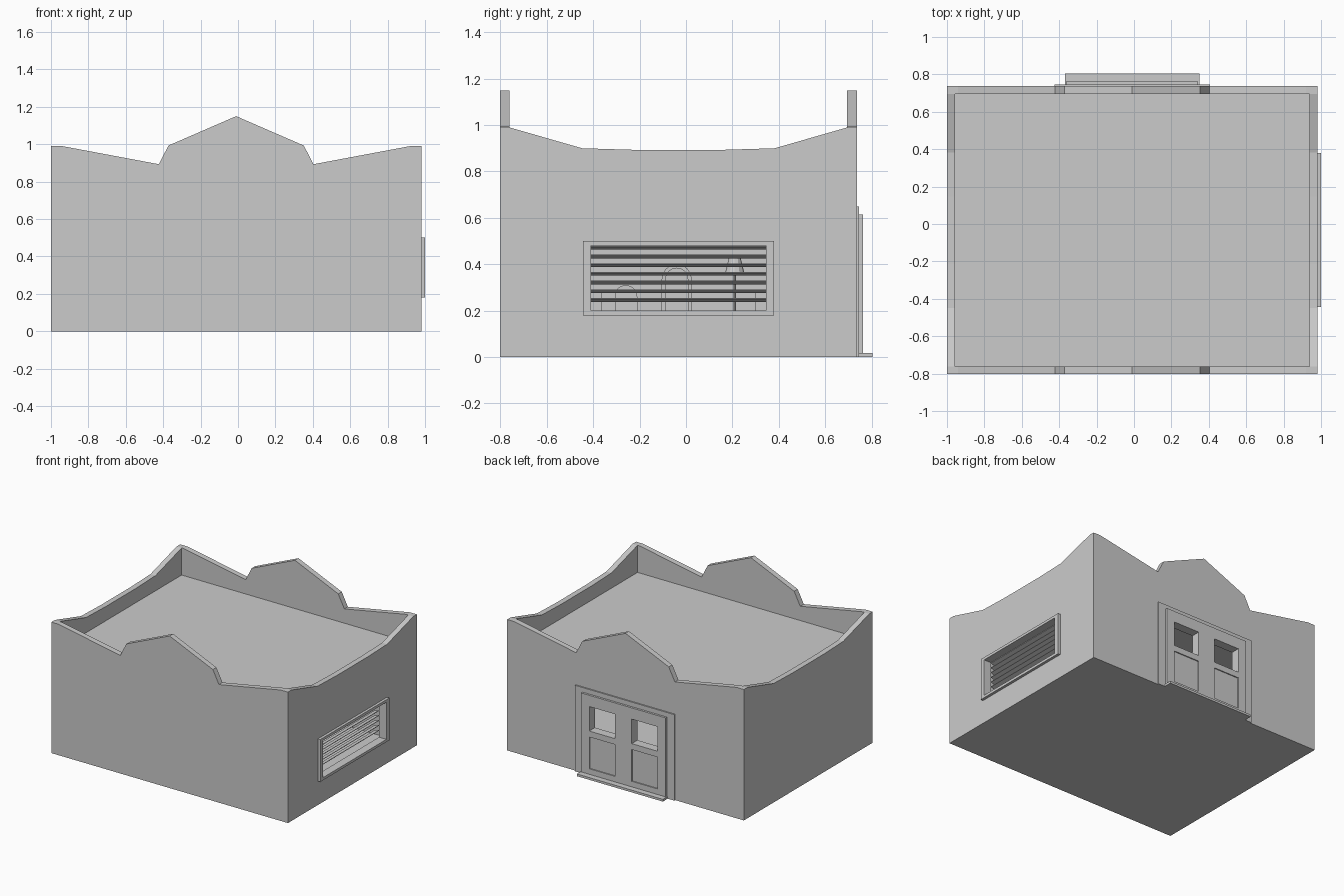
import bpy, bmesh, math
from mathutils import Matrix

if "Cube" in bpy.data.objects:
    bpy.data.objects.remove(bpy.data.objects["Cube"])

X0, X1, Y0, Y1 = -1.0, 0.98, -0.803, 0.737   # outer wall faces
T, CX, CY = 0.042, -0.01, -0.033             # wall thickness, plan centre


def add(name, bm):
    bmesh.ops.recalc_face_normals(bm, faces=bm.faces)
    me = bpy.data.meshes.new(name)
    bm.to_mesh(me)
    bm.free()
    ob = bpy.data.objects.new(name, me)
    bpy.context.scene.collection.objects.link(ob)
    return ob


def box(name, x0, x1, y0, y1, z0, z1):
    bm = bmesh.new()
    bmesh.ops.create_cube(bm, size=1)
    for v in bm.verts:
        v.co = ((x0 + x1) / 2 + v.co.x * (x1 - x0),
                (y0 + y1) / 2 + v.co.y * (y1 - y0),
                (z0 + z1) / 2 + v.co.z * (z1 - z0))
    return add(name, bm)


def prism(name, pts, a, b, axis):
    """Extrude a (u, z) outline from a to b along the x or y axis."""
    bm = bmesh.new()
    place = (lambda u, z, w: (w, u, z)) if axis == 'x' else (lambda u, z, w: (u, w, z))
    face = bm.faces.new([bm.verts.new(place(u, z, a)) for u, z in pts])
    ext = bmesh.ops.extrude_face_region(bm, geom=[face])
    for v in ext['geom']:
        if isinstance(v, bmesh.types.BMVert):
            setattr(v.co, axis, b)
    return add(name, bm)


def cone(name, x, y, z0, z1, r0, r1, n=12):
    bm = bmesh.new()
    bmesh.ops.create_cone(bm, cap_ends=True, segments=n, radius1=r0, radius2=r1, depth=z1 - z0,
                          matrix=Matrix.Translation((x, y, (z0 + z1) / 2)))
    return add(name, bm)


def cut(ob, *bounds):
    """Cut a box-shaped hole and discard the cutter."""
    cutter = box("cutter", *bounds)
    cutter.hide_render = True
    mod = ob.modifiers.new("hole", 'BOOLEAN')
    mod.operation, mod.solver, mod.object = 'DIFFERENCE', 'EXACT', cutter
    bpy.context.view_layer.update()
    me = bpy.data.meshes.new_from_object(ob.evaluated_get(bpy.context.evaluated_depsgraph_get()))
    ob.modifiers.clear()
    ob.data = me
    bpy.data.objects.remove(cutter)


# Gabled front and back walls
half = [(0.99, 0.99), (0.93, 0.99), (0.413, 0.893), (0.362, 0.993)]
gable = ([(X0, 0), (X1, 0)] + [(CX + u, z) for u, z in half] + [(CX, 1.15)]
         + [(CX - u, z) for u, z in reversed(half)])
front_wall = prism("front_wall", gable, Y0, Y0 + T, 'y')
back_wall = prism("back_wall", gable, Y1 - T, Y1, 'y')

# Side walls with a sagging parapet
hl = (Y1 - Y0) / 2 - T
sag = [(CY - hl, 0), (CY + hl, 0), (CY + hl, 0.99), (CY + 0.415, 0.90), (CY + 0.18, 0.893),
       (CY - 0.18, 0.893), (CY - 0.415, 0.90), (CY - hl, 0.99)]
left_wall = prism("left_wall", sag, X0, X0 + T, 'x')
right_wall = prism("right_wall", sag, X1 - T, X1, 'x')

# Floor and roof slabs
box("floor", X0 + T, X1 - T, Y0 + T, Y1 - T, 0, 0.015)
box("roof", X0 + T, X1 - T, Y0 + T, Y1 - T, 0.745, 0.785)

# Louvred window in the right wall
hole = (0.85, 1.1, -0.41, 0.345, 0.20, 0.48)
window_frame = box("window_frame", X1, 1.0, -0.445, 0.38, 0.18, 0.50)
for ob in (right_wall, window_frame):
    cut(ob, *hole)
for i in range(7):
    z = 0.238 + i * 0.0375
    prism("window_slat", [(0.90, z), (0.94, z + 0.012), (0.94, z + 0.016), (0.90, z + 0.004)],
          -0.41, 0.345, 'y')

# Double door on the back wall
door_frame = box("door_frame", CX - 0.415, CX + 0.415, Y1, 0.747, 0.0, 0.65)
door = box("door", CX - 0.353, CX + 0.353, 0.747, 0.763, 0.018, 0.615)
for s in (-1, 1):
    a, b = sorted((CX + s * 0.07, CX + s * 0.285))
    for ob in (back_wall, door_frame, door):
        cut(ob, a, b, 0.6, 0.9, 0.345, 0.53)
    cut(door, a, b, 0.755, 0.9, 0.06, 0.30)
box("door_step", CX - 0.36, CX + 0.36, Y1, 0.805, 0.0, 0.017)

# Furniture seen through the window: sofa, arched chair and lamp
box("sofa_seat", -0.90, -0.55, -0.30, 0.30, 0.015, 0.17)
for y in (-0.365, 0.30):
    box("sofa_arm", -0.90, -0.55, y, y + 0.06, 0.015, 0.28)


def arch(yc, r, top):
    return ([(yc - r, 0.015), (yc + r, 0.015)]
            + [(yc + r * math.cos(math.pi * k / 8), top - r + r * math.sin(math.pi * k / 8))
               for k in range(9)])


prism("sofa_cushion", arch(-0.26, 0.05, 0.31), -0.88, -0.82, 'x')
prism("chair_back", arch(-0.04, 0.065, 0.40), -0.30, -0.26, 'x')
prism("chair_back_pad", arch(-0.04, 0.05, 0.385), -0.26, -0.245, 'x')
box("chair_seat", -0.30, -0.14, -0.105, 0.025, 0.015, 0.17)
cone("lamp_base", -0.4, 0.21, 0.015, 0.03, 0.04, 0.04)
cone("lamp_stem", -0.4, 0.21, 0.03, 0.37, 0.006, 0.006, 8)
cone("lamp_shade", -0.4, 0.21, 0.36, 0.44, 0.042, 0.022)
